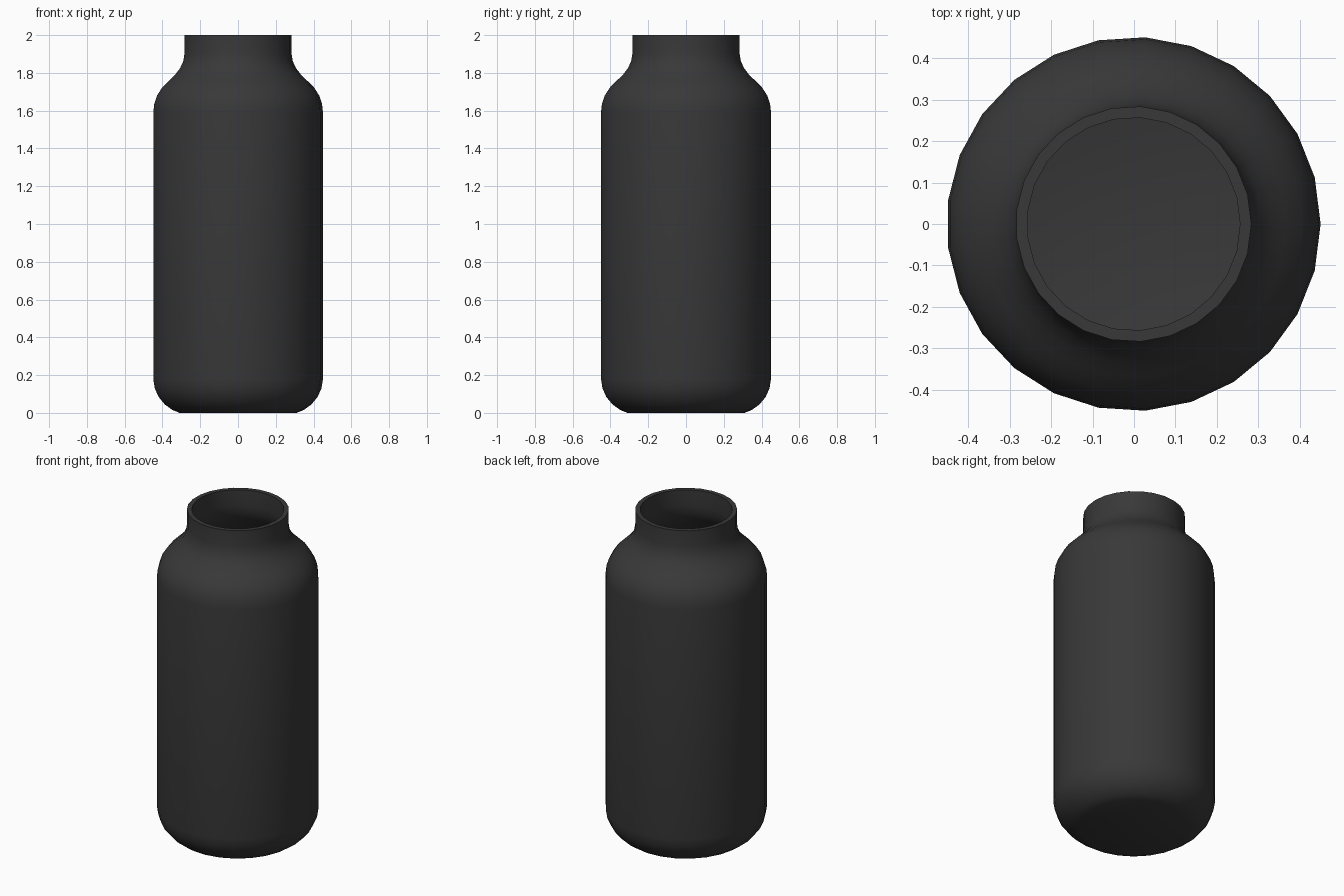
import bpy, bmesh, math

if "Cube" in bpy.data.objects:
    bpy.data.objects.remove(bpy.data.objects["Cube"])

SIDES, SHIFT = 25, -0.001

# outer profile (radius, height) from base to rim
body = [(0.311, 0.0), (0.35, 0.016), (0.39, 0.045), (0.423, 0.085), (0.443, 0.13), (0.451, 0.18),
        (0.451, 1.59), (0.446, 1.635), (0.431, 1.68), (0.404, 1.722), (0.368, 1.758),
        (0.335, 1.79), (0.308, 1.825), (0.291, 1.862), (0.284, 1.905), (0.284, 2.0)]

bm = bmesh.new()
rings = []
for r, z in body:
    rings.append([bm.verts.new((SHIFT + r * math.cos(2 * math.pi * i / SIDES),
                                r * math.sin(2 * math.pi * i / SIDES), z))
                  for i in range(SIDES)])
for a, b in zip(rings, rings[1:]):
    for i in range(SIDES):
        j = (i + 1) % SIDES
        bm.faces.new((a[i], a[j], b[j], b[i]))
bm.faces.new(rings[0][::-1])  # flat base

mesh = bpy.data.meshes.new("bottle_body")
bm.to_mesh(mesh)
bm.free()
bottle = bpy.data.objects.new("bottle_body", mesh)
bpy.context.collection.objects.link(bottle)
bpy.context.view_layer.objects.active = bottle
bottle.select_set(True)

# wall thickness, hollow inside with an open mouth
wall = bottle.modifiers.new("wall", 'SOLIDIFY')
wall.thickness = 0.027
wall.offset = -1
wall.use_even_offset = True
bpy.ops.object.modifier_apply(modifier="wall")
bpy.ops.object.shade_smooth_by_angle(angle=math.radians(32))

# dark charcoal finish
mat = bpy.data.materials.new("charcoal")
mat.diffuse_color = (0.04, 0.04, 0.04, 1)
mat.use_nodes = True
mat.node_tree.nodes["Principled BSDF"].inputs["Base Color"].default_value = mat.diffuse_color
bottle.data.materials.append(mat)
